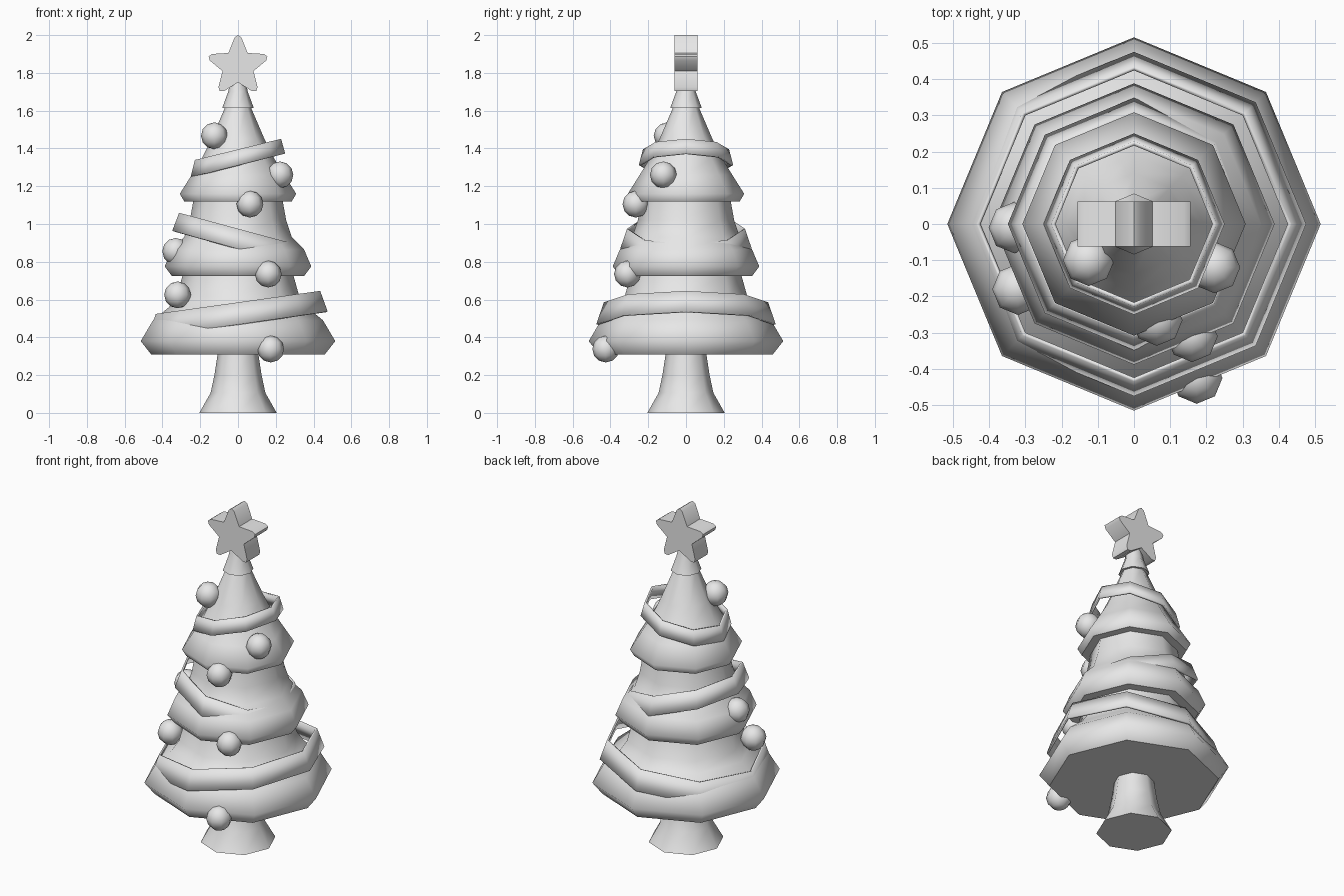
import bpy, bmesh, math
from mathutils import Vector

if "Cube" in bpy.data.objects:
    bpy.data.objects.remove(bpy.data.objects["Cube"])

grey = bpy.data.materials.new("plain_grey")
grey.diffuse_color = (0.8, 0.8, 0.8, 1)
grey.use_nodes = True
grey.node_tree.nodes["Principled BSDF"].inputs["Base Color"].default_value = grey.diffuse_color
SIDES = 8


def finish(name, bm):
    bmesh.ops.recalc_face_normals(bm, faces=bm.faces[:])
    mesh = bpy.data.meshes.new(name)
    bm.to_mesh(mesh)
    bm.free()
    obj = bpy.data.objects.new(name, mesh)
    bpy.context.collection.objects.link(obj)
    mesh.materials.append(grey)
    return obj


def ring(bm, r, height):
    """Octagon of verts whose height may depend on x."""
    verts = []
    for i in range(SIDES):
        a = math.tau * i / SIDES
        x, y = r * math.cos(a), r * math.sin(a)
        verts.append(bm.verts.new((x, y, height(x))))
    return verts


def bridge(bm, a, b):
    for i in range(len(a)):
        j = (i + 1) % len(a)
        bm.faces.new((a[i], a[j], b[j], b[i])).smooth = True


def lathe(name, profile):
    """Octagonal turned solid, smooth sides and crisp flat caps."""
    bm = bmesh.new()
    rings = [ring(bm, r, lambda x, z=z: z) for r, z in profile]
    for a, b in zip(rings, rings[1:]):
        bridge(bm, a, b)
    for cap in (rings[0], rings[-1]):
        face = bm.faces.new(cap)
        for e in face.edges:
            e.smooth = False
    return finish(name, bm)


# Trunk and leaf tiers
lathe("trunk", [(0.205, 0), (0.145, 0.106), (0.125, 0.2), (0.105, 0.33)])
lathe("bottom_tier", [(0.46, 0.31), (0.515, 0.38), (0.45, 0.49), (0.365, 0.56),
                      (0.325, 0.615), (0.29, 0.74)])
lathe("middle_tier", [(0.35, 0.725), (0.388, 0.775), (0.35, 0.865), (0.285, 0.93),
                      (0.255, 1.02), (0.235, 1.13)])
lathe("upper_tier", [(0.285, 1.12), (0.308, 1.16), (0.245, 1.26), (0.19, 1.35),
                     (0.14, 1.45), (0.065, 1.625)])
lathe("tip_tier", [(0.084, 1.613), (0.052, 1.70), (0.04, 1.76)])


# Tilted ribbons: lower and upper radius, lower and upper height, slope along x
def ribbon(name, r0, r1, z0, z1, slope):
    bm = bmesh.new()
    low = ring(bm, r0, lambda x: z0 + slope * x)
    top = ring(bm, r1, lambda x: z1 + slope * x)
    bridge(bm, low, top)
    obj = finish(name, bm)
    mod = obj.modifiers.new("thickness", 'SOLIDIFY')
    mod.thickness = 0.012
    mod.offset = -1


ribbon("bottom_ribbon", 0.475, 0.435, 0.47, 0.585, 0.14)
ribbon("middle_ribbon", 0.348, 0.312, 0.87, 0.975, -0.27)
ribbon("upper_ribbon", 0.25, 0.228, 1.312, 1.395, 0.245)

# Baubles
BAUBLES = [(-0.125, -0.10, 1.467), (0.222, -0.12, 1.26), (0.063, -0.265, 1.105),
           (0.16, -0.31, 0.735), (0.173, -0.425, 0.338), (-0.32, -0.18, 0.625),
           (-0.33, -0.01, 0.855)]
for i, pos in enumerate(BAUBLES):
    bm = bmesh.new()
    bmesh.ops.create_uvsphere(bm, u_segments=8, v_segments=6, radius=0.071)
    bmesh.ops.translate(bm, verts=bm.verts[:], vec=Vector(pos))
    for f in bm.faces:
        f.smooth = True
    finish(f"bauble_{i + 1}", bm)

# Star with blunted points
CENTRE, HALF = 1.836, 0.062
outline = []
for k in range(5):
    a = math.pi / 2 + k * math.tau / 5
    for da, r in ((-0.12, 0.152), (0, 0.164), (0.12, 0.152), (math.pi / 5, 0.086)):
        outline.append((r * math.cos(a + da), CENTRE + r * math.sin(a + da)))
bm = bmesh.new()
front = [bm.verts.new((x, -HALF, z)) for x, z in outline]
back = [bm.verts.new((x, HALF, z)) for x, z in outline]
bridge(bm, front, back)
bm.faces.new(front)
bm.faces.new(back)
star = finish("star", bm)
bpy.context.view_layer.objects.active = star
star.select_set(True)
bpy.ops.object.shade_smooth_by_angle(angle=math.radians(50))
